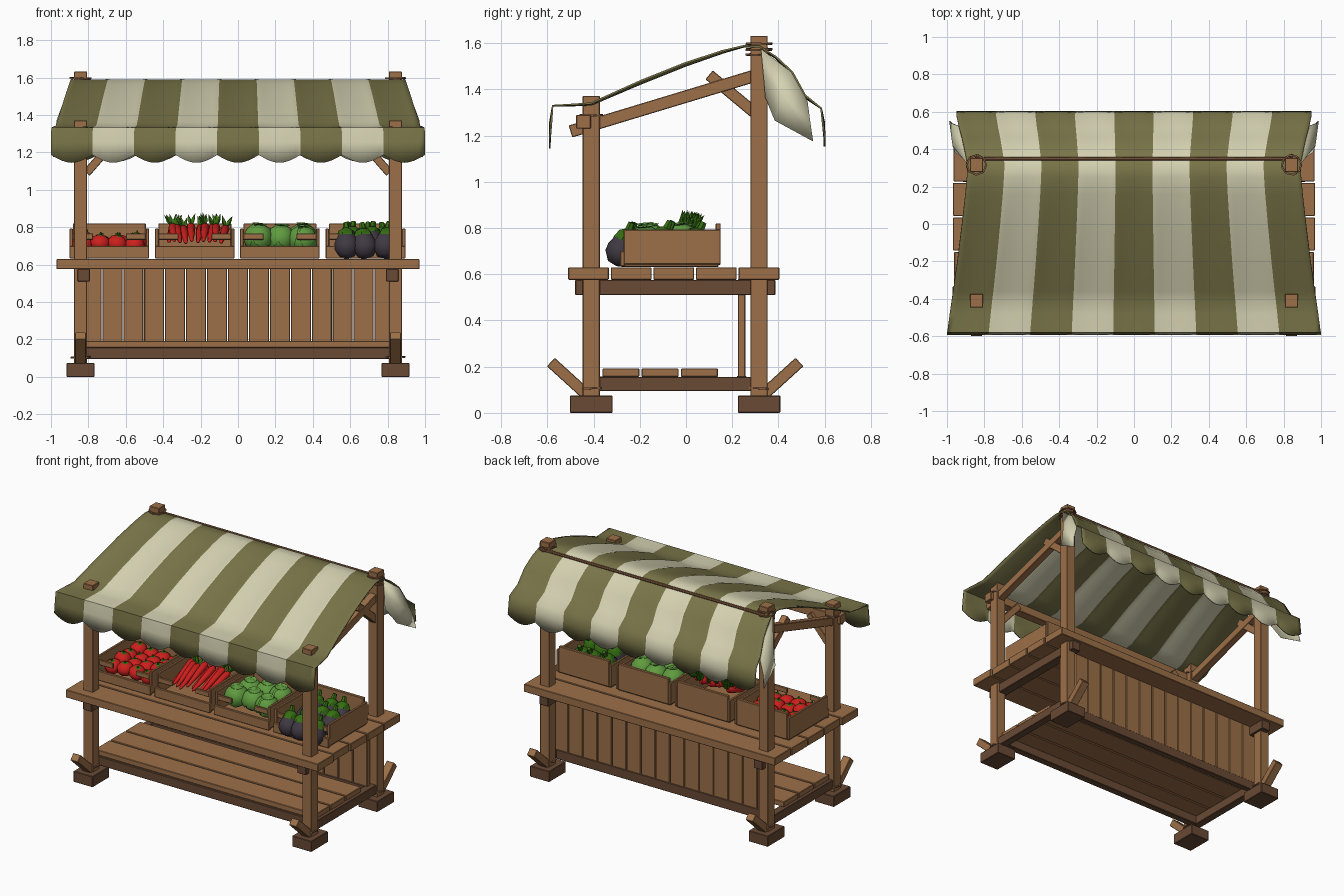
import bpy, bmesh, math, random
from mathutils import Vector, Matrix

if "Cube" in bpy.data.objects:
    bpy.data.objects.remove(bpy.data.objects["Cube"])
random.seed(4)


def material(name, r, g, b):
    m = bpy.data.materials.new(name)
    m.diffuse_color = (r, g, b, 1)
    m.use_nodes = True
    m.node_tree.nodes["Principled BSDF"].inputs["Base Color"].default_value = m.diffuse_color
    return m


WOOD = material("brown wood", 0.335, 0.162, 0.066)
DARK = material("dark wood", 0.14, 0.068, 0.035)
ROPE = material("rope brown", 0.25, 0.115, 0.055)
OLIVE = material("olive cloth", 0.19, 0.175, 0.065)
CREAM = material("cream cloth", 0.66, 0.64, 0.44)
RED = material("red", 0.60, 0.014, 0.012)
LIGHT_GREEN = material("cabbage green", 0.115, 0.33, 0.05)
GREEN = material("leaf green", 0.035, 0.15, 0.006)
PURPLE = material("dark purple", 0.050, 0.040, 0.055)


def finish(name, bm, mats, smooth=None, bevel=0):
    bmesh.ops.remove_doubles(bm, verts=bm.verts, dist=1e-5)
    bmesh.ops.recalc_face_normals(bm, faces=bm.faces)
    me = bpy.data.meshes.new(name)
    bm.to_mesh(me)
    bm.free()
    for m in mats:
        me.materials.append(m)
    ob = bpy.data.objects.new(name, me)
    bpy.context.collection.objects.link(ob)
    if smooth:
        bpy.ops.object.select_all(action='DESELECT')
        ob.select_set(True)
        bpy.context.view_layer.objects.active = ob
        bpy.ops.object.shade_smooth_by_angle(angle=math.radians(smooth))
    if bevel:
        b = ob.modifiers.new("bevel", 'BEVEL')
        b.width, b.segments = bevel, 1
    return ob


def box(name, x, y, z, mat):
    """Box from (low, high) ranges."""
    bm = bmesh.new()
    c = [sum(r) / 2 for r in (x, y, z)]
    s = [r[1] - r[0] for r in (x, y, z)]
    bmesh.ops.create_cube(bm, size=1, matrix=Matrix.Translation(c) @ Matrix.Diagonal((*s, 1)))
    return finish(name, bm, [mat], bevel=0.003)


def bar(name, p, q, w, h, mat):
    """Beam of section w x h running from p to q."""
    p, q = Vector(p), Vector(q)
    bm = bmesh.new()
    rot = (q - p).to_track_quat('Y', 'Z').to_matrix().to_4x4()
    bmesh.ops.create_cube(bm, size=1, matrix=Matrix.Translation((p + q) / 2) @ rot
                          @ Matrix.Diagonal((w, (q - p).length, h, 1)))
    return finish(name, bm, [mat], bevel=0.003)


def lathe(bm, profile, base, axis, mat=0, seg=10, close=False):
    """Turn (radius, height) points about an axis starting at base."""
    M = Matrix.Translation(base) @ Vector(axis).to_track_quat('Z', 'Y').to_matrix().to_4x4()
    rings = [[bm.verts.new(M @ Vector((max(r, 1e-7) * math.cos(a), max(r, 1e-7) * math.sin(a), z)))
              for a in (2 * math.pi * i / seg for i in range(seg))] for r, z in profile]
    pairs = list(zip(rings, rings[1:])) + ([(rings[-1], rings[0])] if close else [])
    for a, b in pairs:
        for i in range(seg):
            j = (i + 1) % seg
            bm.faces.new((a[i], a[j], b[j], b[i])).material_index = mat


def rope(name, x, y, zs, r=0.056):
    bm = bmesh.new()
    for z in zs:
        lathe(bm, [(r - .01, -.004), (r, -.004), (r, .004), (r - .01, .004)],
              (x, y, z), (random.uniform(-.05, .05), random.uniform(-.05, .05), 1), 0, 8, True)
    finish(name, bm, [ROPE])


# frame, both sides
FY, BY = -0.41, 0.316
for s, side in ((-1, "left"), (1, "right")):
    X = 0.842 * s
    for y, top, end, d in ((FY, 1.372, "front", -1), (BY, 1.632, "back", 1)):
        n = f"{side}_{end}"
        box(n + "_post", (X - .036, X + .036), (y - .037, y + .037), (0.03, top), WOOD)
        box(n + "_foot", (X - .074, X + .074), (y - .092, y + .092), (0, 0.075), DARK)
        bar(n + "_foot_brace", (X, y + d * .01, .07), (X, y + d * .175, .22), .058, .05, WOOD)
        rope(n + "_foot_rope", X, y, (.105,), .054)
    rope(side + "_ridge_rope", X, BY, (1.55, 1.573, 1.597), .058)
    rope(side + "_crossbeam_rope", X, FY, (1.288,), .052)
    X2 = 0.825 * s
    bar(side + "_counter_beam", (X2, -.48, .543), (X2, .387, .543), .066, .066, DARK)
    bar(side + "_lower_beam", (X, FY, .125), (X, BY, .125), .055, .062, DARK)
    bar(side + "_rafter", (X, -.5, 1.218), (X, .31, 1.463), .05, .054, WOOD)
    bar(side + "_rafter_brace", (X, .1, 1.463), (X, .32, 1.28), .045, .05, WOOD)
    bar(side + "_front_brace", (.81 * s, FY, 1.09), (.67 * s, FY, 1.25), .045, .045, WOOD)
box("front_crossbeam", (-.9, .9), (-.475, -.412), (1.23, 1.29), WOOD)
box("front_lower_beam", (-.82, .82), (-.375, -.325), (.095, .157), DARK)
box("back_lower_beam", (-.82, .82), (.22, .262), (.095, .16), DARK)

# counter, shelf and back boards
for i in range(5):
    y = -0.51 + i * 0.1845
    e = .966 + random.uniform(-.006, .006)
    box(f"counter_plank_{i}", (-e, e), (y, y + .176), (.576, .63), WOOD)
for i in range(3):
    y = -0.362 + i * 0.17
    box(f"shelf_plank_{i}", (-.85, .85), (y, y + .16), (.156, .192), WOOD)
for i in range(15):
    x = (i - 7) * 0.112
    box(f"back_board_{i}", (x - .0535, x + .0535), (.224, .257), (.155, .58), WOOD)

# striped awning: profile of (y, z, half width, billow) from front hem to back hem
PROFILE = [(-.59, 1.187, 1, 0), (-.583, 1.255, 1, 0), (-.577, 1.33, .998, 0), (-.48, 1.335, .985, .004),
           (-.41, 1.34, .975, .006), (-.36, 1.363, .967, .008), (-.2, 1.435, .945, .012),
           (0, 1.515, .92, .012), (.16, 1.567, .902, .008), (.25, 1.588, .894, .003), (.32, 1.585, .89, 0),
           (.39, 1.54, .905, .006), (.46, 1.475, .92, .01), (.515, 1.375, .935, .01), (.585, 1.318, .95, 0),
           (.592, 1.255, .95, 0), (.6, 1.195, .95, 0)]
N, SUB = 9, 8
bm = bmesh.new()
rows = []
for k, (y, z, w, billow) in enumerate(PROFILE):
    hem = k in (0, len(PROFILE) - 1)
    skirt = k < 2 or k > len(PROFILE) - 3
    row = []
    for i in range(N * SUB + 1):
        f = math.sin(math.pi * (i % SUB) / SUB)
        dy = math.copysign(.006 * f, y) if skirt and not hem else 0
        dz = -.042 * f if hem else -billow * f
        row.append(bm.verts.new((w * (2 * i / (N * SUB) - 1), y + dy, z + dz)))
    rows.append(row)
for a, b in zip(rows, rows[1:]):
    for i in range(N * SUB):
        bm.faces.new((a[i], a[i + 1], b[i + 1], b[i])).material_index = (i // SUB) % 2
awning = finish("awning", bm, [OLIVE, CREAM], smooth=50)
sol = awning.modifiers.new("thickness", 'SOLIDIFY')
sol.thickness, sol.offset = .008, 0

# loose cloth flaps at the back corners
UP = [(.892, .325, 1.575), (.92, .455, 1.475), (.938, .525, 1.35)]
LOW = [(.89, .345, 1.365), (.955, .385, 1.265), (.985, .55, 1.175)]
for s, side in ((-1, "left"), (1, "right")):
    bm = bmesh.new()
    u, l = [[bm.verts.new((x * s, y, z)) for x, y, z in P] for P in (UP, LOW)]
    m = [bm.verts.new((a.co + b.co) / 2 + Vector((d * s, 0, 0))) for a, b, d in zip(u, l, (0, .03, .01))]
    for p, q in ((u, m), (m, l)):
        for i in range(2):
            bm.faces.new((p[i], p[i + 1], q[i + 1], q[i]))
    flap = finish(side + "_cloth_flap", bm, [CREAM], smooth=60)
    sol = flap.modifiers.new("thickness", 'SOLIDIFY')
    sol.thickness, sol.offset = .006, 0

# pole holding the cloth at the ridge
bm = bmesh.new()
lathe(bm, [(0, 0), (.01, 0), (.01, 1.7), (0, 1.7)], (-.85, .348, 1.574), (1, 0, 0), 0, 8)
finish("ridge_pole", bm, [ROPE], smooth=40)

# crates
CX = [-.688, -.231, .224, .682]
for n, cx in enumerate(CX):
    a, b = cx - .213, cx + .213
    for side, x, x2 in (("left", a, a + .018), ("right", b - .018, b - .125)):
        box(f"crate_{n}_{side}", (x, x + .018), (-.27, .15), (.643, .793), WOOD)
        box(f"crate_{n}_{side}_slat", (x2, x2 + .107), (-.268, -.252), (.733, .768), WOOD)
    box(f"crate_{n}_back", (a + .018, b - .018), (.128, .15), (.64, .82), WOOD)
    box(f"crate_{n}_front_board", (a, b), (-.285, -.265), (.634, .7), WOOD)
    box(f"crate_{n}_floor", (a + .01, b - .01), (-.27, .14), (.632, .655), WOOD)


def ball(r, h, n=7):
    return [(r * math.sin(math.pi * i / n), -h * math.cos(math.pi * i / n)) for i in range(n + 1)]


# tomatoes
bm = bmesh.new()
for i in range(4):
    for j in range(4):
        p = Vector((CX[0] - .142 + i * .092 + (j % 2) * .012, -.185 + j * .088, .702 + random.uniform(0, .03)))
        axis = Vector((random.uniform(-.3, .3), random.uniform(-.4, .2), 1)).normalized()
        lathe(bm, ball(.056, .046), p, axis, 0)
        lathe(bm, [(.02, .044), (.006, .047), (.004, .06), (0, .06)], p, axis, 1, 5)
finish("tomatoes", bm, [RED, GREEN], smooth=50)

# carrots with leafy tops
bm = bmesh.new()
for i in range(10):
    x = CX[1] - .14 + i * .031
    p = Vector((x, -.25 + random.uniform(0, .06), .705 + random.uniform(0, .02)))
    axis = Vector((random.uniform(-.12, .12), 1, .36)).normalized()
    lathe(bm, [(0, 0), (.01, .02), (.02, .14), (.024, .225), (.014, .245), (0, .245)], p, axis, 0, 8)
    for k in range(4):
        leaf = axis + Vector((random.uniform(-.5, .5), random.uniform(-.9, -.1), random.uniform(.2, 1.1)))
        lathe(bm, [(.004, 0), (.012, .035), (0, .075)], p + axis * .24, leaf, 1, 4)
finish("carrots", bm, [RED, GREEN], smooth=50)

# cabbages wrapped in outer leaves
bm = bmesh.new()
for i, j in ((0, 0), (1, 0), (0, 1), (1, 1), (2, 0), (2, 1)):
    p = Vector((CX[2] - .115 + i * .118, -.17 + j * .15 + (i % 2) * .02, .735 + random.uniform(-.005, .01)))
    lathe(bm, ball(.07, .068), p, (0, 0, 1))
    for k in range(4):
        t = k * math.pi / 2 + random.random()
        cap = [(0, .079), (.035, .072), (.06, .052), (.068, .04)]
        lathe(bm, cap, p, (math.cos(t), math.sin(t), random.uniform(.2, .6)), 0, 8)
    lathe(bm, [(0, .074), (.03, .072), (.042, .078)], p, (.1, -.1, 1), 0, 8)
finish("cabbages", bm, [LIGHT_GREEN], smooth=60)

# aubergines, front row upright and back row lying lower with broad leafy caps
bm = bmesh.new()
for j, (y, z, lean) in enumerate(((-.29, .64, .35), (-.15, .655, .5), (-.02, .65, .5))):
    for i in range(3):
        p = Vector((CX[3] - .098 + i * .1 + (j % 2) * .02, y + random.uniform(-.01, .01), z))
        axis = Vector((random.uniform(-.12, .12), lean, 1)).normalized()
        lathe(bm, [(0, -.005), (.042, .005), (.068, .045), (.066, .078), (.05, .115), (.034, .145), (0, .16)],
              p, axis, 0)
        lathe(bm, [(.056, .115), (.04, .15), (.018, .162), (.014, .195), (0, .197)], p, axis, 1, 6)
finish("aubergines", bm, [PURPLE, GREEN], smooth=50)
